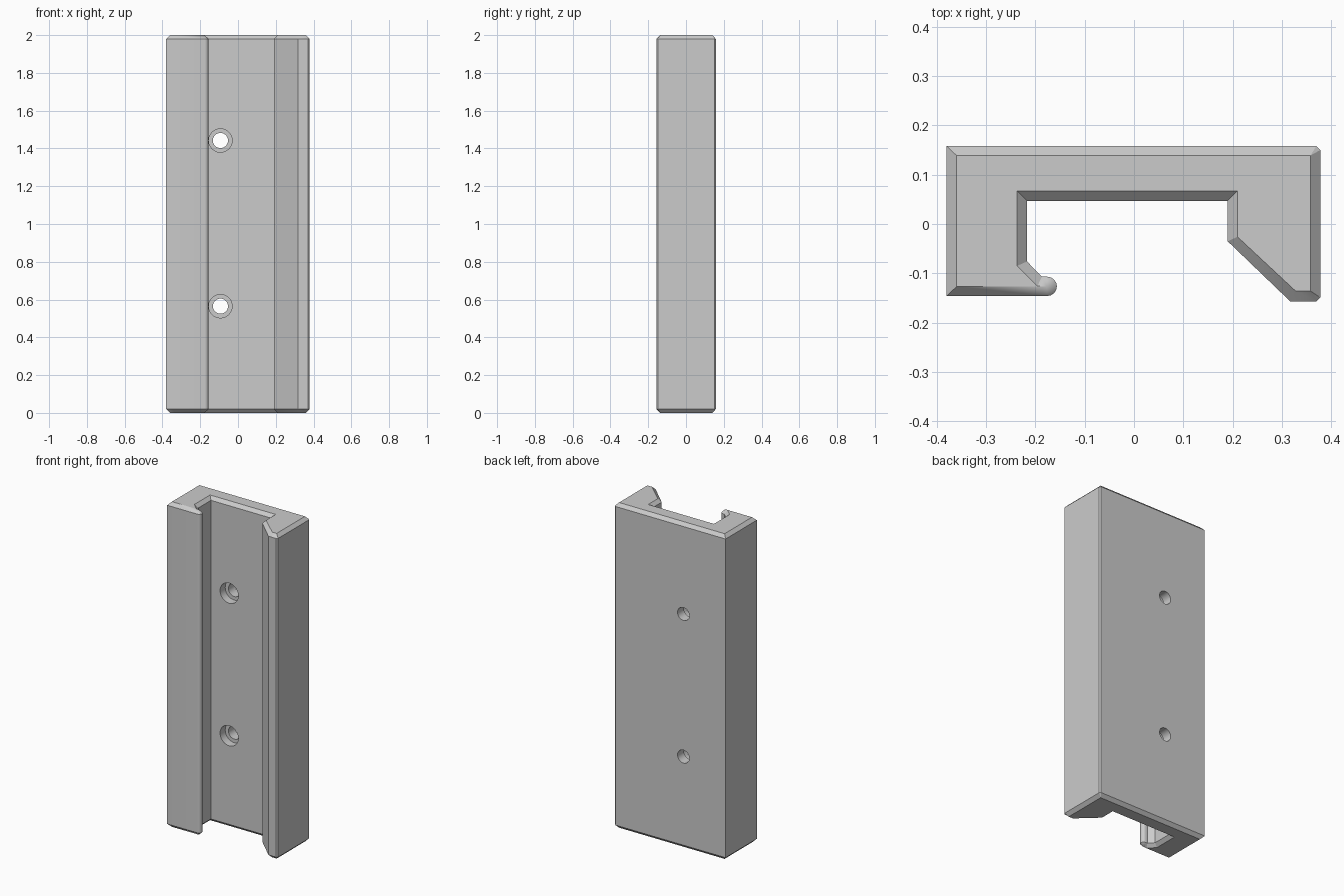
import bpy
import bmesh
import math

if "Cube" in bpy.data.objects:
    bpy.data.objects.remove(bpy.data.objects["Cube"], do_unlink=True)

HEIGHT, CHAMFER = 2.0, 0.02

# Single plastic colour
grey = bpy.data.materials.new("light_grey")
grey.use_nodes = True
colour = (0.6, 0.6, 0.6, 1)
grey.diffuse_color = colour
grey.node_tree.nodes["Principled BSDF"].inputs["Base Color"].default_value = colour

# Channel cross-section: (body point, matching point on the chamfered end)
section = [
    ((-0.38, 0.158), (-0.36, 0.139)),
    ((0.37, 0.158), (0.358, 0.139)),
    ((0.378, 0.15), (0.358, 0.139)),
    ((0.378, -0.149), (0.358, -0.136)),
    ((0.37, -0.157), (0.358, -0.136)),
    ((0.317, -0.157), (0.328, -0.136)),
    ((0.19, -0.035), (0.21, -0.026)),
    ((0.19, 0.047), (0.21, 0.067)),
    ((-0.217, 0.047), (-0.237, 0.067)),
    ((-0.217, -0.076), (-0.237, -0.085)),
    ((-0.187, -0.107), (-0.196, -0.126)),
]
# Rounded hook tip, collapsing to a ridge at the ends
for i in range(9):
    a = math.radians(90 - 180 * i / 8)
    section.append(((-0.176 + 0.0195 * math.cos(a), -0.1265 + 0.0195 * math.sin(a)),
                    (-0.177, -0.127)))
section.append(((-0.38, -0.146), (-0.36, -0.127)))

# Loft the section between its chamfered ends
bm = bmesh.new()
levels = [(0, 1), (CHAMFER, 0), (HEIGHT - CHAMFER, 0), (HEIGHT, 1)]
rings = [[bm.verts.new((*pair[k], z)) for pair in section] for z, k in levels]
n = len(section)
for low, high in zip(rings, rings[1:]):
    for i in range(n):
        j = (i + 1) % n
        bm.faces.new((low[i], low[j], high[j], high[i]))
bm.faces.new(rings[0])
bm.faces.new(rings[-1])
bmesh.ops.remove_doubles(bm, verts=bm.verts[:], dist=0.0002)
bmesh.ops.recalc_face_normals(bm, faces=bm.faces[:])
mesh = bpy.data.meshes.new("channel_bracket")
bm.to_mesh(mesh)
bm.free()
mesh.materials.append(grey)
bracket = bpy.data.objects.new("channel_bracket", mesh)
bpy.context.collection.objects.link(bracket)


def drill(z, radius, y0, y1):
    """Cut a round hole along y."""
    bpy.ops.mesh.primitive_cylinder_add(
        vertices=40, radius=radius, depth=y1 - y0,
        location=(-0.093, (y0 + y1) / 2, z), rotation=(math.pi / 2, 0, 0))
    cutter = bpy.context.object
    cutter.name = "hole_cutter"
    cutter.hide_render = True
    cutter.data.materials.append(grey)
    bpy.ops.object.select_all(action="DESELECT")
    bracket.select_set(True)
    bpy.context.view_layer.objects.active = bracket
    mod = bracket.modifiers.new("hole", "BOOLEAN")
    mod.operation = "DIFFERENCE"
    mod.solver = "EXACT"
    mod.object = cutter
    bpy.ops.object.modifier_apply(modifier=mod.name)
    bpy.data.objects.remove(cutter, do_unlink=True)


# Counterbored screw holes through the back wall
for z in (0.565, 1.442):
    drill(z, 0.062, 0.0, 0.097)
    drill(z, 0.04, 0.02, 0.25)

bpy.ops.object.shade_smooth_by_angle(angle=math.radians(30))
